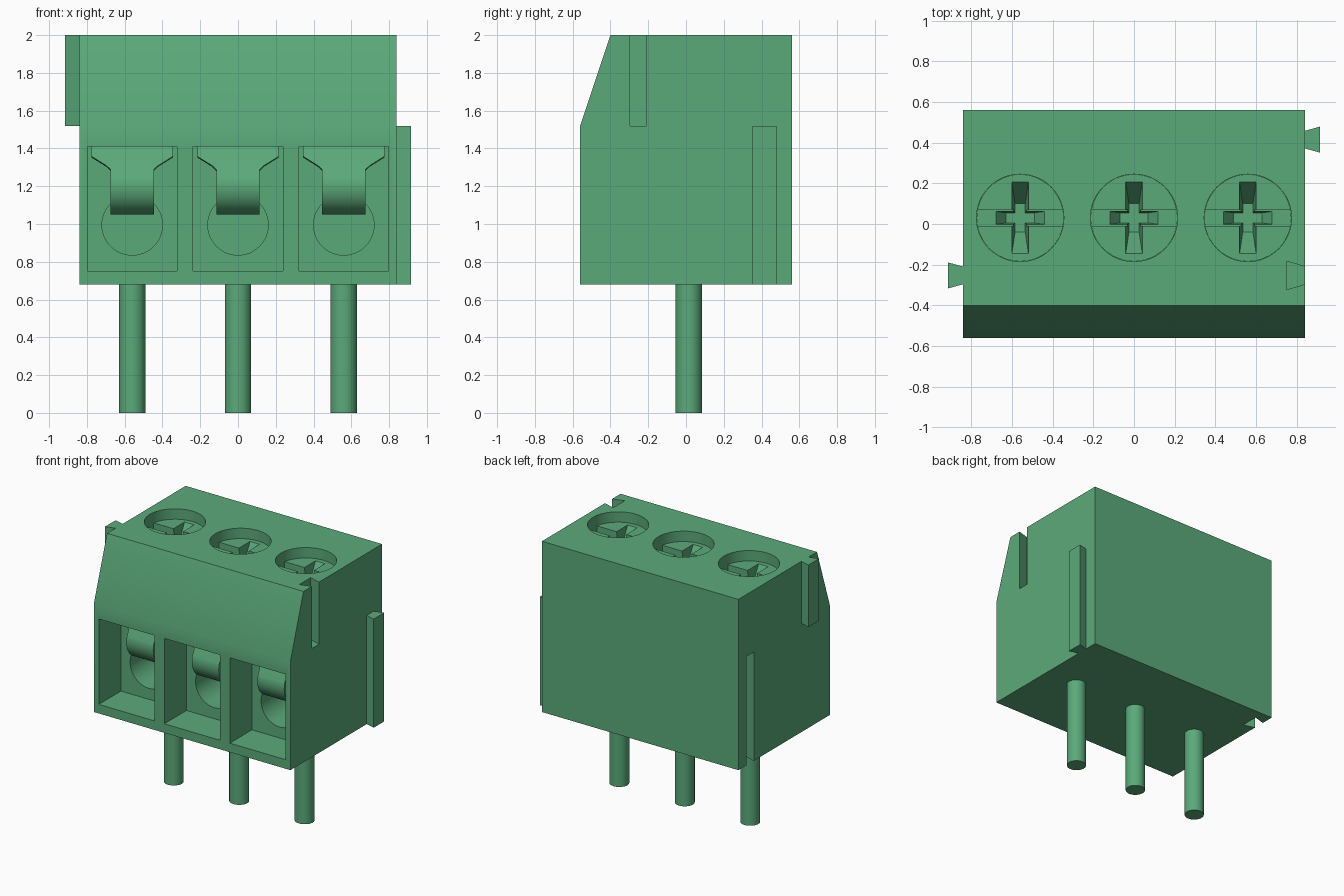
import bpy, bmesh
from math import sin, cos, radians, pi
from mathutils import Matrix, Vector

if "Cube" in bpy.data.objects:
    bpy.data.objects.remove(bpy.data.objects["Cube"])

green = bpy.data.materials.new("terminal green")
green.use_nodes = True
COLOR = (0.105, 0.40, 0.195, 1)
green.diffuse_color = COLOR
green.node_tree.nodes["Principled BSDF"].inputs["Base Color"].default_value = COLOR

PITCH = 0.56
SCREW_Y = 0.03


def finish(name, bm):
    bmesh.ops.recalc_face_normals(bm, faces=bm.faces)
    mesh = bpy.data.meshes.new(name)
    bm.to_mesh(mesh)
    bm.free()
    mesh.materials.append(green)
    obj = bpy.data.objects.new(name, mesh)
    bpy.context.collection.objects.link(obj)
    return obj


def prism(name, points, direction):
    """Extrude a flat outline along a direction."""
    bm = bmesh.new()
    face = bm.faces.new([bm.verts.new(p) for p in points])
    out = bmesh.ops.extrude_face_region(bm, geom=[face])
    moved = [v for v in out["geom"] if isinstance(v, bmesh.types.BMVert)]
    bmesh.ops.translate(bm, verts=moved, vec=Vector(direction))
    return finish(name, bm)


def box(name, low, high):
    (x0, y0, z0), (x1, y1, z1) = low, high
    outline = [(x0, y0, z0), (x1, y0, z0), (x1, y1, z0), (x0, y1, z0)]
    return prism(name, outline, (0, 0, z1 - z0))


def cylinder(name, radius, depth, center, along_y=False):
    bm = bmesh.new()
    turn = Matrix.Rotation(pi / 2 if along_y else 0, 4, "X")
    bmesh.ops.create_cone(bm, cap_ends=True, segments=48, radius1=radius,
                          radius2=radius, depth=depth,
                          matrix=Matrix.Translation(center) @ turn)
    return finish(name, bm)


def tapered_slot(name, top, bottom, center, z_top, z_bottom):
    """Slot cutter that narrows towards its floor."""
    bm = bmesh.new()
    rings = []
    for (hx, hy), z in ((top, z_top), (bottom, z_bottom)):
        rings.append([bm.verts.new((center + sx * hx, SCREW_Y + sy * hy, z))
                      for sx, sy in ((-1, -1), (1, -1), (1, 1), (-1, 1))])
    for ring in rings:
        bm.faces.new(ring)
    for i in range(4):
        j = (i + 1) % 4
        bm.faces.new((rings[0][i], rings[0][j], rings[1][j], rings[1][i]))
    return finish(name, bm)


def activate(obj):
    bpy.ops.object.select_all(action="DESELECT")
    obj.select_set(True)
    bpy.context.view_layer.objects.active = obj


def cut(target, cutter):
    mod = target.modifiers.new("cut", "BOOLEAN")
    mod.operation, mod.solver, mod.object = "DIFFERENCE", "EXACT", cutter
    activate(target)
    bpy.ops.object.modifier_apply(modifier=mod.name)
    bpy.data.objects.remove(cutter)


def smooth(obj):
    activate(obj)
    bpy.ops.object.shade_smooth_by_angle(angle=radians(35))


def dovetail(name, x_narrow, x_wide, y, z0, z1, narrow=0.043, wide=0.064):
    outline = [(x_narrow, y - narrow, z0), (x_wide, y - wide, z0),
               (x_wide, y + wide, z0), (x_narrow, y + narrow, z0)]
    return prism(name, outline, (0, 0, z1 - z0))


# Housing with sloped upper front
side = [(-0.56, 0.68), (0.56, 0.68), (0.56, 2.0), (-0.4, 2.0), (-0.56, 1.52)]
body = prism("housing", [(-0.84, y, z) for y, z in side], (1.68, 0, 0))

# Dovetail grooves, each running out through one end
cut(body, dovetail("groove", 0.845, 0.75, -0.253, 1.52, 2.05, 0.042, 0.07))
cut(body, dovetail("groove", -0.845, -0.75, 0.415, 0.63, 1.52, 0.042, 0.07))

# Matching dovetail rails
dovetail("right_rail", -0.839, -0.915, -0.253, 1.52, 2.0)
dovetail("left_rail", 0.839, 0.915, 0.415, 0.68, 1.52)

for number, x in enumerate((-PITCH, 0, PITCH), 1):
    # Wire pocket, round wire entry and screw well
    cut(body, box("pocket", (x - 0.238, -0.7, 0.75), (x + 0.238, -0.29, 1.41)))
    cut(body, cylinder("entry", 0.16, 0.5, (x, -0.1, 0.995), along_y=True))
    cut(body, cylinder("well", 0.215, 0.6, (x, SCREW_Y, 2.0)))

    # Screw head with straight slot and tapered cross
    screw = cylinder(f"screw_{number}", 0.214, 0.24, (x, SCREW_Y, 1.80))
    cut(screw, box("slot", (x - 0.3, SCREW_Y - 0.04, 1.84),
                   (x + 0.3, SCREW_Y + 0.04, 2.0)))
    cut(screw, tapered_slot("cross", (0.041, 0.177), (0.025, 0.07), x, 1.922, 1.77))
    cut(screw, tapered_slot("cross", (0.177, 0.039), (0.07, 0.025), x, 1.922, 1.77))
    smooth(screw)

    # Solder pin
    smooth(cylinder(f"pin_{number}", 0.07, 0.72, (x, 0.015, 0.36)))

    # Bent clamp tongue: wide shoulders, narrow blade curling into the entry
    rows = [(-0.32, 1.41, 0.215), (-0.338, 1.355, 0.215),
            (-0.355, 1.305, 0.135), (-0.362, 1.285, 0.115)]
    for step in range(13):
        t = radians(-18 + 9 * step)
        rows.append((-0.25 - 0.14 * cos(t), 1.2 - 0.14 * sin(t), 0.115))
    rows.append((-0.1, 1.06, 0.115))
    bm = bmesh.new()
    pairs = [(bm.verts.new((x - w, y, z)), bm.verts.new((x + w, y, z)))
             for y, z, w in rows]
    for (a, b), (c, d) in zip(pairs, pairs[1:]):
        bm.faces.new((a, c, d, b))
    tongue = finish(f"clamp_tongue_{number}", bm)
    sheet = tongue.modifiers.new("thickness", "SOLIDIFY")
    sheet.thickness, sheet.offset = 0.02, 0
    activate(tongue)
    bpy.ops.object.modifier_apply(modifier=sheet.name)
    smooth(tongue)

smooth(body)
